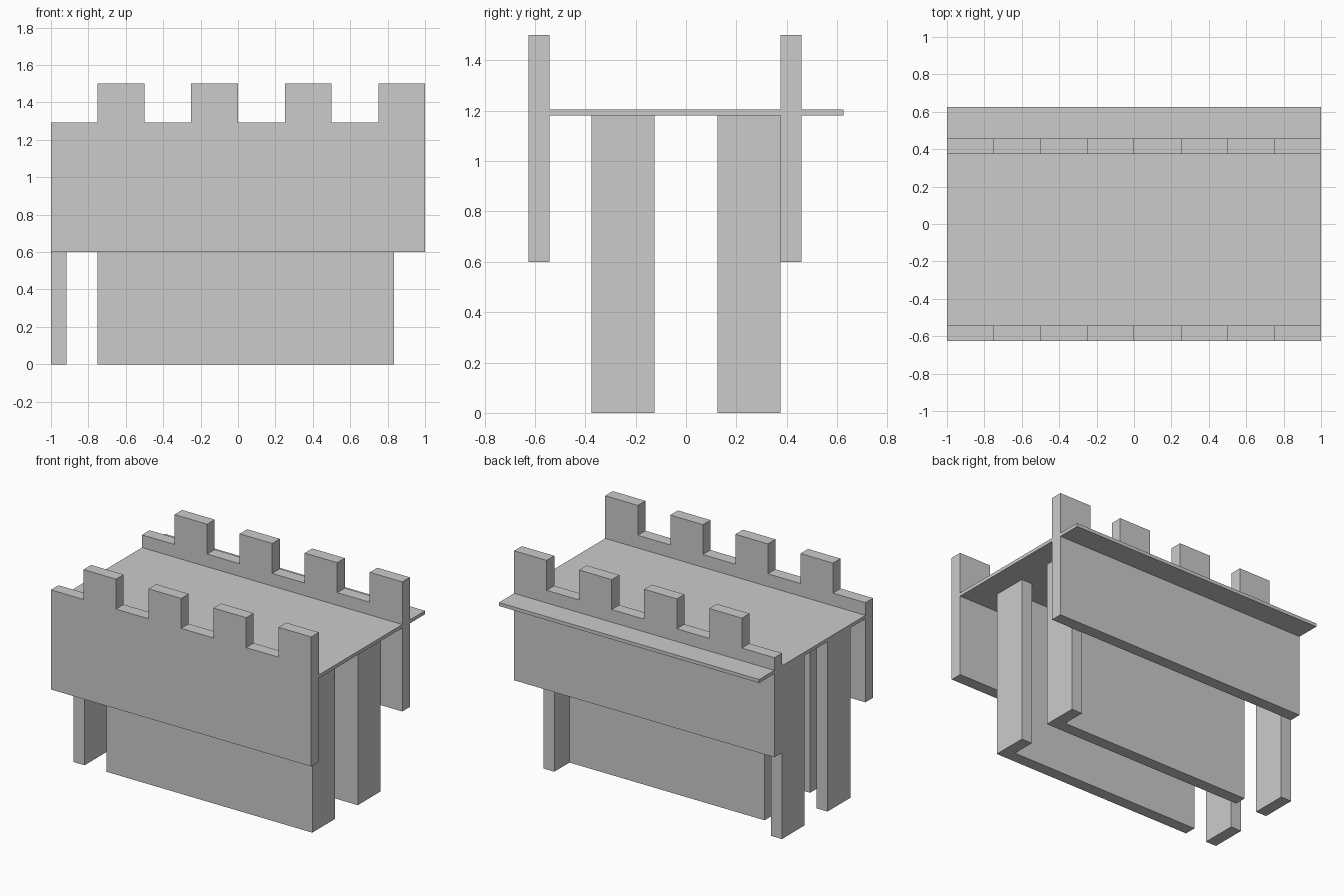
import bpy
import bmesh

if "Cube" in bpy.data.objects:
    bpy.data.objects.remove(bpy.data.objects["Cube"])

T = 1 / 12            # panel thickness
DECK_LOW, DECK_TOP = 1.18, 1.204

stone = bpy.data.materials.new("light_grey")
stone.diffuse_color = (0.6, 0.6, 0.6, 1)
stone.use_nodes = True
stone.node_tree.nodes["Principled BSDF"].inputs["Base Color"].default_value = stone.diffuse_color


def extrude(name, outline, to_3d, direction):
    """Make a solid from a flat outline swept along a direction."""
    bm = bmesh.new()
    face = bm.faces.new([bm.verts.new(to_3d(a, b)) for a, b in outline])
    swept = bmesh.ops.extrude_face_region(bm, geom=[face])["geom"]
    bmesh.ops.translate(bm, vec=direction,
                        verts=[v for v in swept if isinstance(v, bmesh.types.BMVert)])
    bmesh.ops.recalc_face_normals(bm, faces=bm.faces)
    mesh = bpy.data.meshes.new(name)
    bm.to_mesh(mesh)
    bm.free()
    mesh.materials.append(stone)
    obj = bpy.data.objects.new(name, mesh)
    bpy.context.collection.objects.link(obj)
    return obj


def column(name, outline, z0, z1):
    """Sweep a plan outline upwards."""
    return extrude(name, outline, lambda x, y: (x, y, z0), (0, 0, z1 - z0))


def rect(x0, x1, y0, y1):
    return [(x0, y0), (x1, y0), (x1, y1), (x0, y1)]


# Battlement outline: alternating low gaps and raised teeth
crenels = [(1, 0.6), (-1, 0.6)]
for i in range(8):
    z = 1.5 if i % 2 else 1.292
    crenels += [(-1 + i * 0.25, z), (-0.75 + i * 0.25, z)]

for side, y in (("front", -0.625), ("back", 0.375)):
    extrude(side + "_battlement", crenels, lambda x, z: (x, y, z), (0, T, 0))

# Walkway deck and the ledge beyond the back battlement
column("deck", rect(-1, 1, -0.625 + T, 0.375), DECK_LOW, DECK_TOP)
column("back_ledge", rect(-1, 1, 0.375 + T, 0.625), DECK_LOW, DECK_TOP)

# Two L-plan walls, each with a separate post beyond its open end
for side, y in (("front", -0.375), ("back", 0.125)):
    ell = [(-0.75, y), (0.75 + T, y), (0.75 + T, y + 0.25),
           (0.75, y + 0.25), (0.75, y + T), (-0.75, y + T)]
    column(side + "_wall", ell, 0, DECK_LOW)
    column(side + "_post", rect(-1, -1 + T, y, y + 0.25), 0, DECK_LOW)
